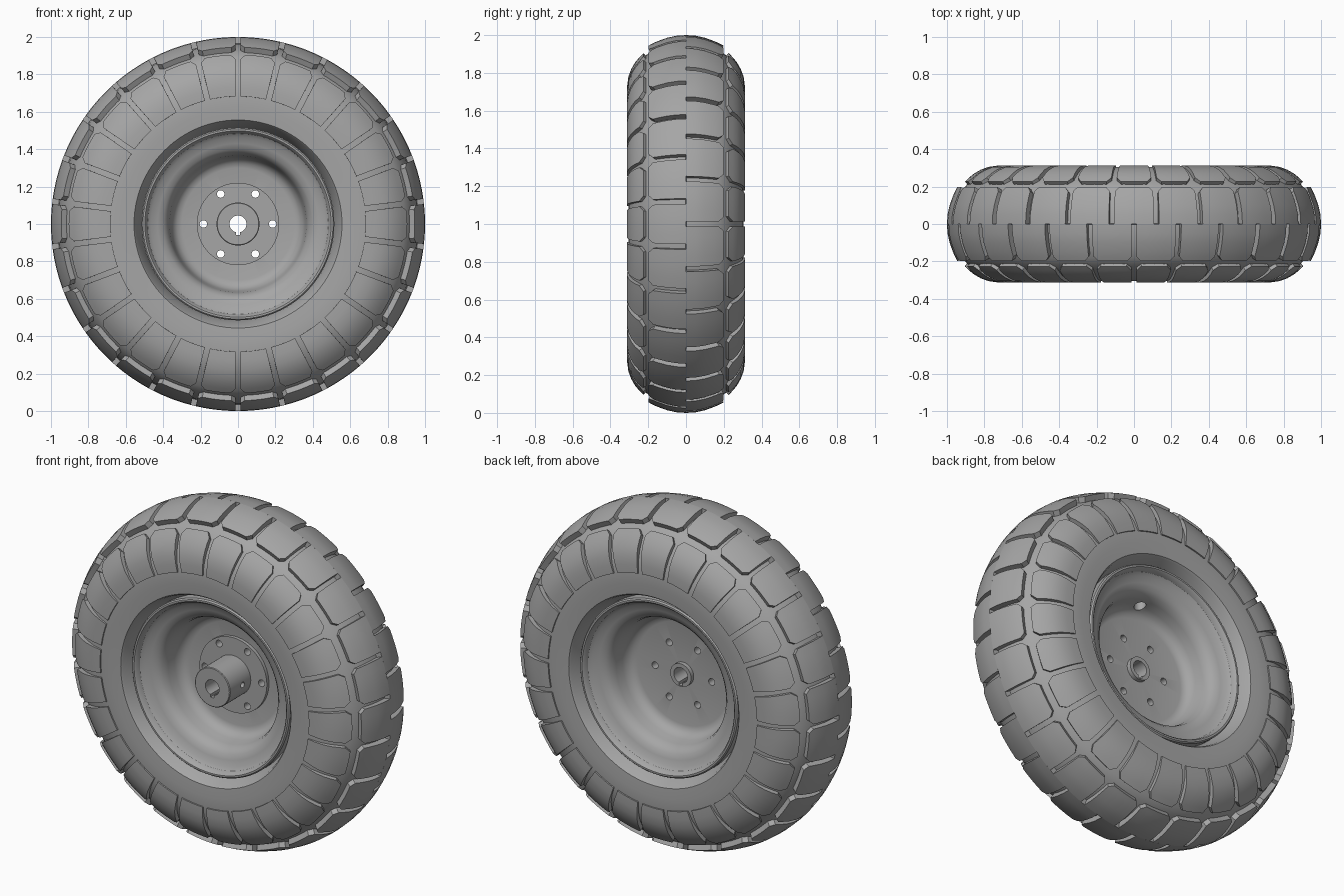
import bpy, bmesh, math
from math import cos, sin, pi, radians
from mathutils import Matrix, Vector

cube = bpy.data.objects.get("Cube")
if cube:
    bpy.data.objects.remove(cube, do_unlink=True)

LUGS = 26
PITCH = 2 * pi / LUGS
AXLE = Vector((0, 0, 1))

grey = bpy.data.materials.new("mid_grey")
grey.use_nodes = True
COLOUR = (0.38, 0.38, 0.38, 1)
grey.diffuse_color = COLOUR
bsdf = grey.node_tree.nodes["Principled BSDF"]
bsdf.inputs["Base Color"].default_value = COLOUR
bsdf.inputs["Roughness"].default_value = 0.6


def finish(bm, name):
    bmesh.ops.recalc_face_normals(bm, faces=bm.faces[:])
    mesh = bpy.data.meshes.new(name)
    bm.to_mesh(mesh)
    bm.free()
    mesh.materials.append(grey)
    ob = bpy.data.objects.new(name, mesh)
    ob.location = AXLE
    bpy.context.collection.objects.link(ob)
    return ob


def smooth(ob, angle=30):
    bpy.ops.object.select_all(action='DESELECT')
    ob.select_set(True)
    bpy.context.view_layer.objects.active = ob
    bpy.ops.object.shade_smooth_by_angle(angle=radians(angle))


def lathe(name, profile, steps):
    """Revolve a closed (radius, y) loop around the axle."""
    bm = bmesh.new()
    rings = [[bm.verts.new((r * cos(2 * pi * i / steps), y, r * sin(2 * pi * i / steps)))
              for r, y in profile] for i in range(steps)]
    n = len(profile)
    for i in range(steps):
        a, b = rings[i], rings[(i + 1) % steps]
        for k in range(n):
            bm.faces.new((a[k], b[k], b[(k + 1) % n], a[(k + 1) % n]))
    return finish(bm, name)


def mirrored(half):
    return half + [(r, -y) for r, y in reversed(half) if y != 0]


def lug(bm, stations, depth, angle, side):
    """One raised tread block; stations are (radius, y, edge inset)."""
    cols = 4
    n = len(stations)
    top, base = [], []
    for k, (r, y, inset) in enumerate(stations):
        r0, y0, _ = stations[max(k - 1, 0)]
        r1, y1, _ = stations[min(k + 1, n - 1)]
        normal = Vector((y0 - y1, r1 - r0)).normalized()
        if normal.x < 0:
            normal.negate()
        half = PITCH / 2 - (0.014 + inset) / r
        for rows, d in ((top, 0), (base, depth)):
            rr, yy = r - normal.x * d, y - normal.y * d
            rows.append([bm.verts.new((rr * cos(t), yy * side, rr * sin(t)))
                         for t in (angle + half * (2 * j / cols - 1) for j in range(cols + 1))])
    for k in range(n - 1):
        for rows in (top, base):
            for j in range(cols):
                bm.faces.new((rows[k][j], rows[k][j + 1], rows[k + 1][j + 1], rows[k + 1][j]))
        for j in (0, cols):
            bm.faces.new((top[k][j], top[k + 1][j], base[k + 1][j], base[k][j]))
    for k in (0, n - 1):
        for j in range(cols):
            bm.faces.new((top[k][j], top[k][j + 1], base[k][j + 1], base[k][j]))


def tread(name, stations, depth):
    bm = bmesh.new()
    for side in (-1, 1):
        # the back half is staggered by half a pitch
        start = 0 if side < 0 else PITCH / 2
        for i in range(LUGS):
            lug(bm, stations, depth, start + i * PITCH, side)
    smooth(finish(bm, name))


# Tyre body
tyre_half = [(0.515, 0.2), (0.53, 0.23), (0.548, 0.29), (0.556, 0.3), (0.62, 0.305),
             (0.68, 0.305), (0.74, 0.298), (0.8, 0.275), (0.85, 0.245), (0.89, 0.215),
             (0.92, 0.18), (0.945, 0.12), (0.96, 0.06), (0.965, 0)]
smooth(lathe("tyre_body", mirrored(tyre_half), 104))

# Tread blocks
tread("centre_tread", [(1, 0, 0), (0.997, 0.05, 0), (0.986, 0.1, 0), (0.968, 0.15, 0),
                       (0.957, 0.175, 0), (0.945, 0.198, 0.022)], 0.045)
tread("shoulder_tread", [(0.905, 0.226, 0.025), (0.882, 0.248, 0), (0.855, 0.27, 0),
                         (0.82, 0.29, 0), (0.78, 0.305, 0), (0.73, 0.312, 0),
                         (0.682, 0.313, 0)], 0.035)

# Rim with a dish on both faces
rim_half = [(0.055, 0.025), (0.3, 0.025), (0.325, 0.032), (0.345, 0.05), (0.358, 0.08),
            (0.366, 0.13), (0.378, 0.165), (0.4, 0.188), (0.43, 0.2), (0.465, 0.21),
            (0.483, 0.225), (0.49, 0.25), (0.498, 0.258), (0.508, 0.258), (0.515, 0.25)]
rim = lathe("rim", mirrored(rim_half), 96)

# Hub: bolt flange, front barrel and rear boss in one turned part
hub = lathe("hub", [(0.045, -0.24), (0.111, -0.24), (0.115, -0.236), (0.115, -0.045),
                    (0.22, -0.045), (0.22, -0.02), (0.068, -0.02), (0.068, 0.05),
                    (0.045, 0.05)], 64)


def rod(radius, length, centre, axis):
    bm = bmesh.new()
    bmesh.ops.create_cone(bm, cap_ends=True, segments=24, radius1=radius, radius2=radius, depth=length)
    turn = Vector((0, 0, 1)).rotation_difference(Vector(axis)).to_matrix().to_4x4()
    bmesh.ops.transform(bm, matrix=Matrix.Translation(centre) @ turn, verts=bm.verts)
    return finish(bm, "cutter")


def cut(targets, cutter):
    cutter.hide_render = True
    for ob in targets:
        mod = ob.modifiers.new("cut", 'BOOLEAN')
        mod.operation = 'DIFFERENCE'
        mod.solver = 'EXACT'
        mod.object = cutter
        bpy.context.view_layer.objects.active = ob
        bpy.ops.object.modifier_apply(modifier=mod.name)
    bpy.data.objects.remove(cutter, do_unlink=True)


# Bolt holes
for i in range(6):
    t = i * pi / 3
    cut((rim, hub), rod(0.02, 0.3, (0.185 * cos(t), 0, 0.185 * sin(t)), (0, 1, 0)))

# Set screw hole, valve hole and keyway
cut((hub,), rod(0.016, 0.1, (0.1, -0.12, 0), (1, 0, 0)))
cut((rim,), rod(0.032, 0.2, (0.03, 0.085, 0.4), (0, 0, 1)))
key = bmesh.new()
bmesh.ops.create_cube(key, size=1)
bmesh.ops.transform(key, matrix=Matrix.Translation((0, -0.1, -0.04)) @ Matrix.Diagonal((0.024, 0.6, 0.04, 1)),
                    verts=key.verts)
cut((hub, rim), finish(key, "cutter"))

for ob in (rim, hub):
    smooth(ob)
